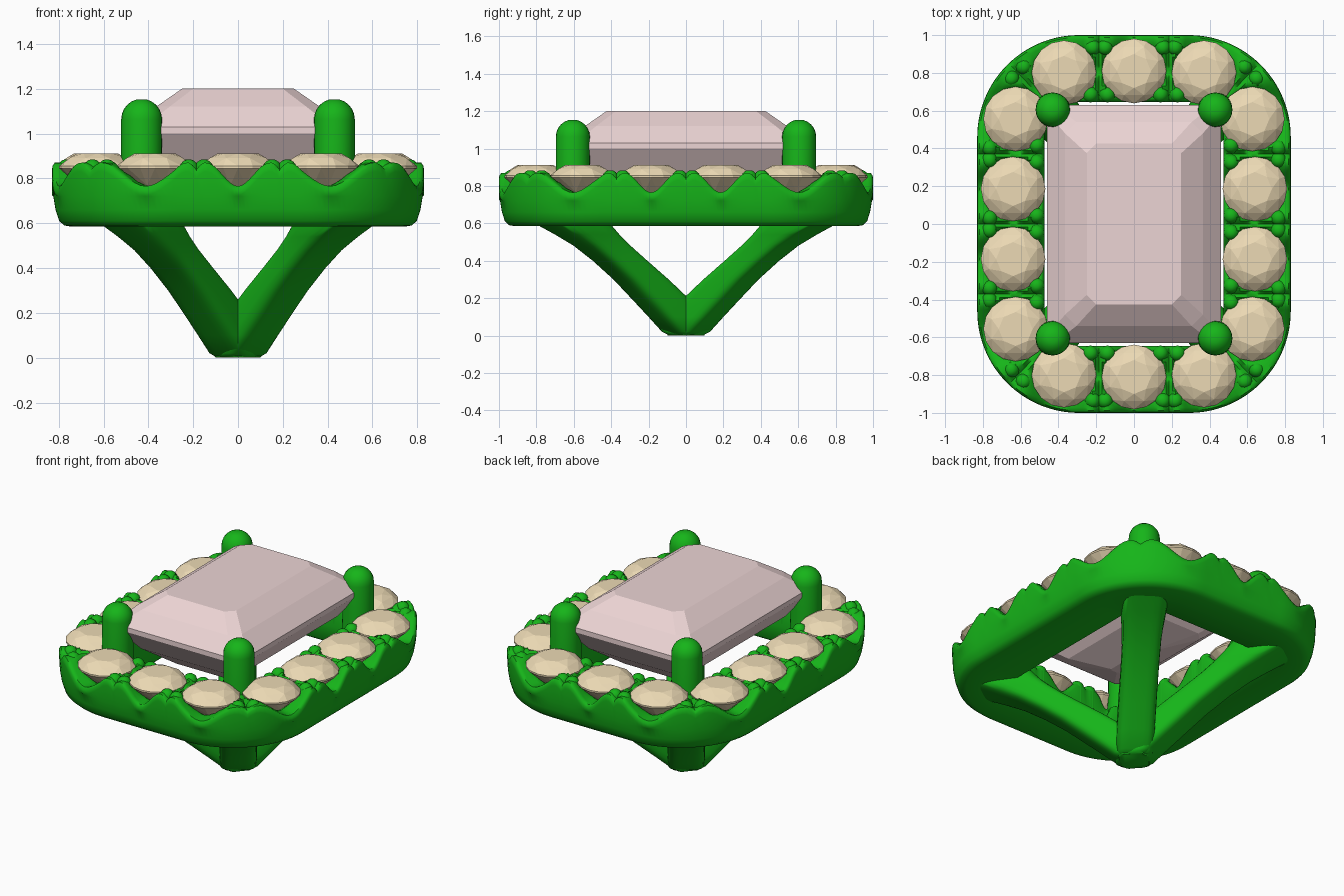
import bpy, bmesh
from math import sin, cos, pi, hypot, copysign
from mathutils import Vector

if "Cube" in bpy.data.objects:
    bpy.data.objects.remove(bpy.data.objects["Cube"])

CX, CY, R0 = 0.29, 0.46, 0.35          # halo corner centres and stone-line radius
ARC = pi / 2 * R0
LENGTH = 4 * (CX + CY + ARC)
N = 14
STEP = LENGTH / N


def material(name, rgb):
    m = bpy.data.materials.new(name)
    m.diffuse_color = (*rgb, 1)
    m.use_nodes = True
    m.node_tree.nodes["Principled BSDF"].inputs["Base Color"].default_value = m.diffuse_color
    return m


METAL = material("green_metal", (0.008, 0.46, 0.01))
PINK = material("pink_gem", (0.84, 0.66, 0.66))
CREAM = material("cream_gem", (0.84, 0.70, 0.46))


def finish(name, bm, mat, smooth=True):
    bmesh.ops.recalc_face_normals(bm, faces=bm.faces)
    for f in bm.faces:
        f.smooth = smooth
    me = bpy.data.meshes.new(name)
    bm.to_mesh(me)
    bm.free()
    me.materials.append(mat)
    ob = bpy.data.objects.new(name, me)
    bpy.context.collection.objects.link(ob)
    if smooth:
        bpy.context.view_layer.objects.active = ob
        bpy.ops.object.select_all(action='DESELECT')
        ob.select_set(True)
        bpy.ops.object.shade_smooth_by_angle(angle=0.9)
    return ob


def loft(bm, rings, caps=True, closed=False):
    """Skin a list of closed point loops."""
    vs = [[bm.verts.new(p) for p in ring] for ring in rings]
    n = len(vs[0])
    pairs = list(zip(vs, vs[1:])) + ([(vs[-1], vs[0])] if closed else [])
    for a, b in pairs:
        for i in range(n):
            j = (i + 1) % n
            bm.faces.new((a[i], a[j], b[j], b[i]))
    if caps:
        bm.faces.new(vs[0])
        bm.faces.new(vs[-1])


def hull(name, pts, mat):
    bm = bmesh.new()
    for p in pts:
        bm.verts.new(p)
    bmesh.ops.convex_hull(bm, input=bm.verts)
    bmesh.ops.dissolve_limit(bm, angle_limit=0.02, verts=bm.verts, edges=bm.edges)
    return finish(name, bm, mat, smooth=False)


def halo_point(s, r):
    """Point at path length s (clockwise from back centre), offset r from the core."""
    s %= LENGTH
    a = 0.0
    x, y = 0.0, CY
    for dx, dy, run in ((1, 0, CX), (0, -1, 2 * CY), (-1, 0, 2 * CX), (0, 1, 2 * CY), (1, 0, CX)):
        d = min(s, run)
        x, y, s = x + dx * d, y + dy * d, s - d
        if s <= 0:
            break
        t = min(s, ARC)
        a += t / R0
        s -= t
        if s <= 0:
            break
    return Vector((x + r * sin(a), y + r * cos(a)))


stones = [halo_point(i * STEP, R0) for i in range(N)]


def top_height(s, p):
    """Scalloped rim height, sunk into a cone seat under each stone."""
    f = s % STEP
    f = min(f, STEP - f)
    t = min(f / 0.14, 1)
    h = 0.765 + 0.105 * t * t * (3 - 2 * t)
    if f > 0.16:
        h -= 0.03 * (f - 0.16) / (STEP / 2 - 0.16)
    d = min((p - c).length for c in stones)
    if d < 0.17:
        h = min(h, 0.842 - (0.17 - d) * 0.9)
    return h


# halo: section swept round the rounded rectangle (r, z) with z None-relative to rim
low_outer = [(0.455, 0.585), (0.485, 0.59), (0.508, 0.61), (0.524, 0.66), (0.534, 0.72)]
top = [(0.54, -0.04), (0.538, -0.015), (0.528, 0)]
top += [(0.51 - 0.305 * i / 14, 0) for i in range(15)]
top += [(0.193, -0.01), (0.185, -0.035)]
low_inner = [(0.185, 0.70), (0.185, 0.60), (0.20, 0.585)]
rings = []
COLS = N * 22
for k in range(COLS):
    s = k * LENGTH / COLS
    ring = [(*halo_point(s, r), z) for r, z in low_outer]
    for r, dz in top:
        p = halo_point(s, r)
        ring.append((*p, top_height(s, p) + dz))
    ring += [(*halo_point(s, r), z) for r, z in low_inner]
    rings.append(ring)
bm = bmesh.new()
loft(bm, rings, caps=False, closed=True)
finish("halo", bm, METAL)


def peg(bm, x, y, r, z0, z1, seg, flare=1.0):
    """Round prong with a domed top."""
    rows = [(r * flare, z0), (r, z0 + 0.6 * (z1 - r - z0))]
    rows += [(r * cos(a * pi / 12), z1 - r + r * sin(a * pi / 12)) for a in range(6)]
    loft(bm, [[(x + q * cos(2 * pi * i / seg), y + q * sin(2 * pi * i / seg), z)
               for i in range(seg)] for q, z in rows])


# small prongs, four in each gap between halo stones
bm = bmesh.new()
for i in range(N):
    for ds in (-0.045, 0.045):
        for r in (R0 - 0.125, R0 + 0.125):
            p = halo_point((i + 0.5) * STEP + ds * (R0 / r if r > R0 else 1), r)
            peg(bm, p.x, p.y, 0.042, 0.72, 0.885, 12)
finish("halo_prongs", bm, METAL)


# halo stones: round brilliant cut
def circle(n, r, z, off=0.0):
    return [(r * cos(2 * pi * (i + off) / n), r * sin(2 * pi * (i + off) / n), z) for i in range(n)]


brilliant = (circle(8, 0.09, 0.912) + circle(8, 0.138, 0.89, 0.5) + circle(16, 0.171, 0.855)
             + circle(16, 0.171, 0.845) + circle(8, 0.09, 0.768, 0.5) + [(0, 0, 0.70)])
for i, c in enumerate(stones):
    hull(f"halo_stone_{i + 1}", [(x + c.x, y + c.y, z) for x, y, z in brilliant], CREAM)

# centre stone: step-cut rectangle with clipped corners
rows = [(0.25, 0.425, 0.05, 1.2), (0.365, 0.54, 0.06, 1.12), (0.46, 0.63, 0.04, 1.03),
        (0.46, 0.63, 0.04, 1.0), (0.37, 0.54, 0.06, 0.87), (0.22, 0.38, 0.05, 0.75),
        (0.03, 0.18, 0.01, 0.68)]
pts = []
for hx, hy, c, z in rows:
    for sx in (-1, 1):
        for sy in (-1, 1):
            pts += [(sx * (hx - c), sy * hy, z), (sx * hx, sy * (hy - c), z)]
hull("centre_stone", pts, PINK)

# four diagonal legs and claws: (height, inner reach, outer reach, half width)
leg = [(0.0, -0.08, 0.07, 0.085), (0.02, -0.09, 0.11, 0.105), (0.1, -0.07, 0.20, 0.11),
       (0.2, 0.03, 0.315, 0.11), (0.3, 0.16, 0.43, 0.11), (0.4, 0.30, 0.565, 0.11),
       (0.48, 0.41, 0.69, 0.112), (0.54, 0.485, 0.81, 0.12), (0.59, 0.54, 0.92, 0.13),
       (0.66, 0.60, 0.90, 0.12), (0.74, 0.65, 0.83, 0.09)]
PX, PY = 0.43, 0.605
D = hypot(PX, PY)
for sx, side in ((-1, "left"), (1, "right")):
    for sy, end in ((-1, "front"), (1, "back")):
        ux, uy = sx * PX / D, sy * PY / D
        bm = bmesh.new()
        rings = []
        for z, a, b, w in leg:
            ring = []
            for i in range(24):
                t = 2 * pi * (i + 0.5) / 24
                u = (a + b) / 2 + (b - a) / 2 * copysign(abs(cos(t)) ** 0.5, cos(t))
                v = w * copysign(abs(sin(t)) ** 0.5, sin(t))
                ring.append((ux * u - uy * v, uy * u + ux * v, z))
            rings.append(ring)
        loft(bm, rings)
        finish(f"{end}_{side}_leg", bm, METAL)
        bm = bmesh.new()
        peg(bm, sx * PX, sy * PY, 0.091, 0.64, 1.155, 24, 1.1)
        finish(f"{end}_{side}_claw", bm, METAL)
